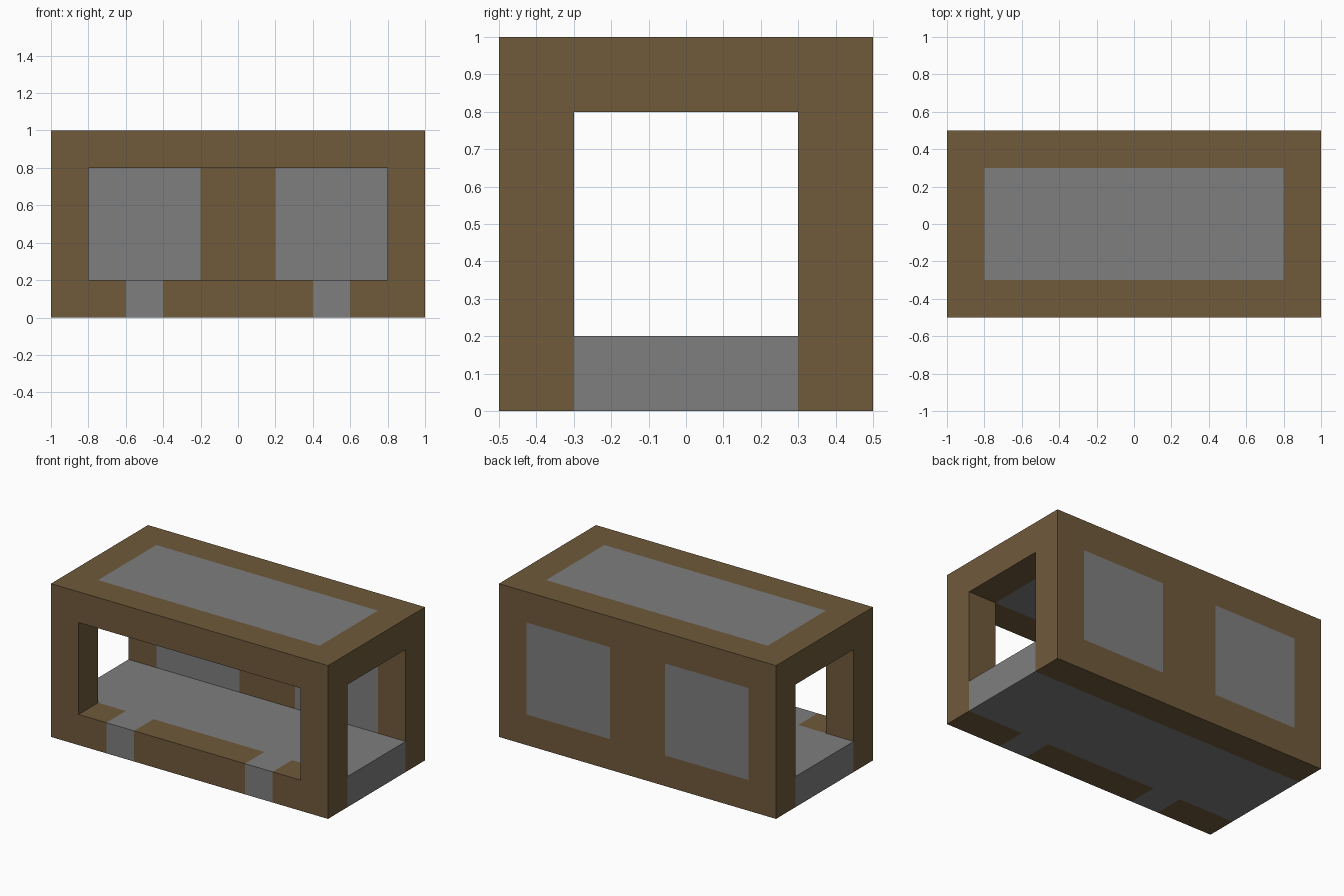
import bpy
import bmesh
from itertools import product
from mathutils import Vector

if "Cube" in bpy.data.objects:
    bpy.data.objects.remove(bpy.data.objects["Cube"])


def make_material(name, rgb):
    mat = bpy.data.materials.new(name)
    mat.use_nodes = True
    mat.diffuse_color = (*rgb, 1)
    mat.node_tree.nodes["Principled BSDF"].inputs["Base Color"].default_value = (*rgb, 1)
    return mat


# Block boundaries along each axis, mirrored left to right
half = [0.2, 0.4, 0.6, 0.8, 1.0]
cuts = ([-v for v in reversed(half)] + half, [-0.5, -0.3, 0.3, 0.5], [0, 0.2, 0.8, 1])


def centre(cell):
    return [(c[i] + c[i + 1]) / 2 for c, i in zip(cuts, cell)]


def is_solid(cell):
    if any(i < 0 or i >= len(c) - 1 for c, i in zip(cuts, cell)):
        return False
    x, y, z = centre(cell)
    middle = 0.2 < z < 0.8
    tunnel = middle and abs(y) < 0.3                # open from end to end
    front_opening = middle and y < -0.3 and abs(x) < 0.8
    return not (tunnel or front_opening)


def is_grey(cell):
    x, y, z = centre(cell)
    x = abs(x)
    if z < 0.2:                                     # floor slab and two front paths
        return abs(y) < 0.3 or (y < 0 and 0.4 < x < 0.6)
    if z > 0.8:                                     # roof panel
        return abs(y) < 0.3 and x < 0.8
    return y > 0.3 and 0.2 < x < 0.8                # back wall panels


# One continuous shell made of the exposed block faces
bm = bmesh.new()
for cell in product(*(range(len(c) - 1) for c in cuts)):
    if not is_solid(cell):
        continue
    for axis, side in product(range(3), (0, 1)):
        neighbour = list(cell)
        neighbour[axis] += 2 * side - 1
        if is_solid(neighbour):
            continue
        u, v = (axis + 1) % 3, (axis + 2) % 3
        corners = []
        for du, dv in ((0, 0), (1, 0), (1, 1), (0, 1)):
            p = Vector()
            p[axis] = cuts[axis][cell[axis] + side]
            p[u] = cuts[u][cell[u] + du]
            p[v] = cuts[v][cell[v] + dv]
            corners.append(bm.verts.new(p))
        face = bm.faces.new(corners if side else corners[::-1])
        face.material_index = int(is_grey(cell))
bmesh.ops.remove_doubles(bm, verts=bm.verts, dist=0.001)

mesh = bpy.data.meshes.new("shelter_shell")
bm.to_mesh(mesh)
bm.free()
mesh.materials.append(make_material("brown_wood", (0.16, 0.102, 0.044)))
mesh.materials.append(make_material("grey_stone", (0.21, 0.21, 0.21)))
shell = bpy.data.objects.new("shelter_shell", mesh)
bpy.context.collection.objects.link(shell)
